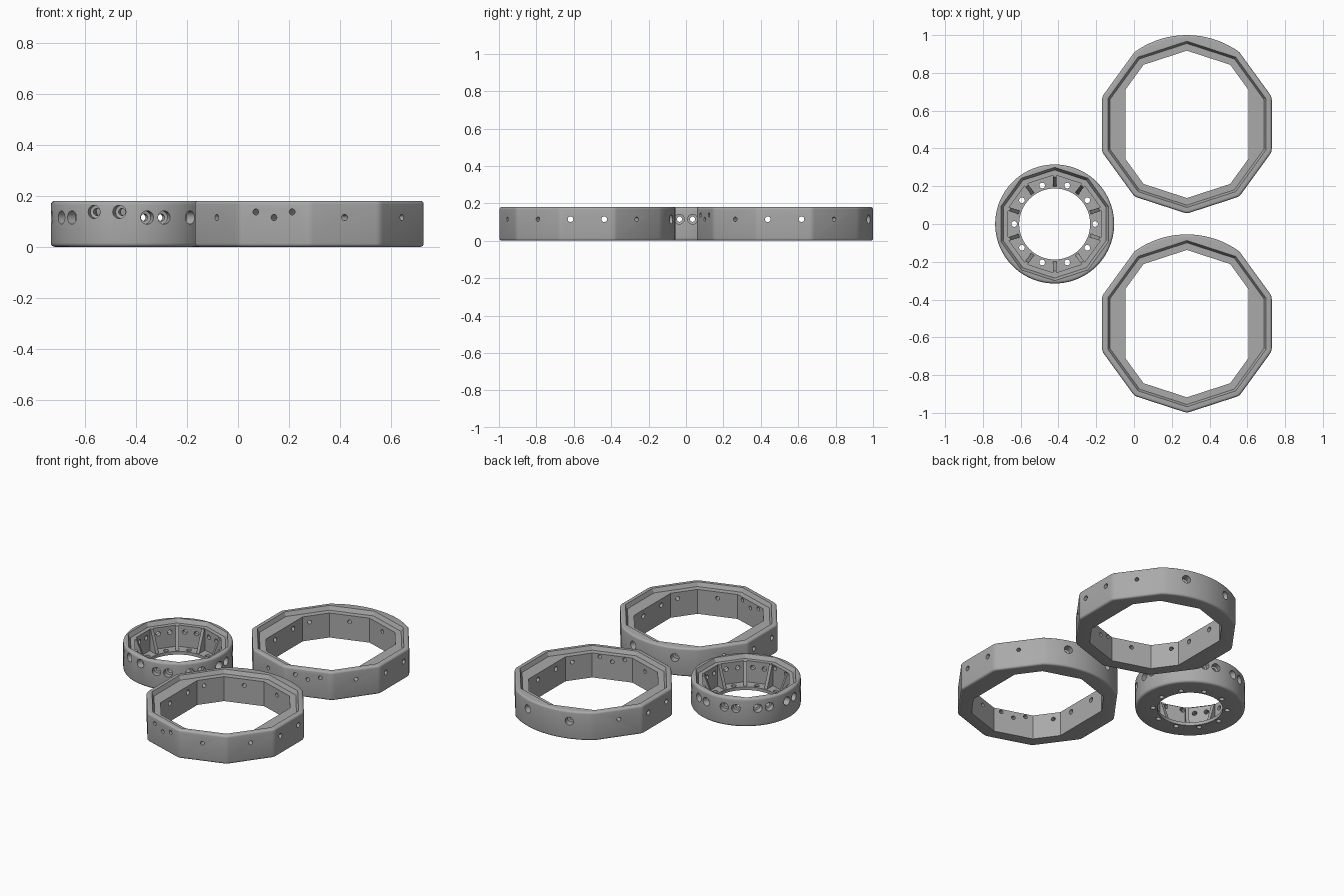
import bpy, bmesh, math
from mathutils import Vector, Matrix

if "Cube" in bpy.data.objects:
    bpy.data.objects.remove(bpy.data.objects["Cube"])

H, ZH, C18 = 0.18, 0.115, math.cos(math.pi / 10)
grey = bpy.data.materials.new("mid_grey")
grey.diffuse_color = (0.40, 0.40, 0.40, 1)
grey.use_nodes = True
grey.node_tree.nodes["Principled BSDF"].inputs["Base Color"].default_value = grey.diffuse_color


def rad(a):
    return math.radians(a)


def polar(r, a):
    return Vector((r * math.cos(rad(a)), r * math.sin(rad(a))))


def make(name, bm):
    bmesh.ops.recalc_face_normals(bm, faces=bm.faces)
    me = bpy.data.meshes.new(name)
    bm.to_mesh(me)
    bm.free()
    ob = bpy.data.objects.new(name, me)
    bpy.context.collection.objects.link(ob)
    me.materials.append(grey)
    return ob


def stack(bm, layers, mat=Matrix()):
    """Closed solid through a list of (outline, z) layers."""
    rows = [[bm.verts.new(mat @ Vector((p[0], p[1], z))) for p in pts] for pts, z in layers]
    n = len(rows[0])
    for a, b in zip(rows, rows[1:]):
        for i in range(n):
            bm.faces.new((a[i], a[(i + 1) % n], b[(i + 1) % n], b[i]))
    bm.faces.new(rows[0][::-1])
    bm.faces.new(rows[-1])


def solid(name, layers):
    bm = bmesh.new()
    stack(bm, layers)
    return make(name, bm)


def circle(r, n):
    return [polar(r, 360 * i / n) for i in range(n)]


def decagon(r):
    return [polar(r, 90 + 36 * k) for k in range(10)]


def clipped_decagon(r, w):
    """Decagon with its left and right walls moved in to x = +-w."""
    pts = []
    a, b = polar(r, 54), polar(r, 18)
    y = a.y + (b.y - a.y) * (w - a.x) / (b.x - a.x)
    for v in decagon(r):
        if abs(v.x) > w:
            v = Vector((math.copysign(w, v.x), math.copysign(y, v.y)))
        pts.append(v)
    return pts


def shell_outline(r, d, fillet=0.05):
    """Decagon with soft corners and one round side towards +y, inset by d."""
    pts = [polar(r - d, 54 + 4 * i) for i in range(19)]
    for k in range(2, 9):
        a = 90 + 36 * k
        c = polar(r - fillet / C18, a)
        pts += [c + polar(fillet - d, a - 18 + 9 * j) for j in range(5)]
    return pts


def rounded(outline, f):
    """Layers of a prism with rounded top and bottom rims."""
    q = [(f * (1 - math.sin(rad(t))), f * (1 - math.cos(rad(t)))) for t in (0, 22.5, 45, 67.5, 90)]
    return ([(outline(d), z) for d, z in q]
            + [(outline(d), H - z) for d, z in reversed(q)])


def bores(name, holes, r_in, r_out):
    """Radial hole cutters: (face angle, sideways offset, z, radius, sink radius, sink start)."""
    bm = bmesh.new()
    for a, off, z, r, sink, start in holes:
        m = (Matrix.Rotation(rad(a), 4, 'Z') @ Matrix.Translation((0, off, z))
             @ Matrix.Rotation(math.pi / 2, 4, 'Y'))
        lay = [(circle(r, 20), r_in)]
        if sink:
            lay += [(circle(r, 20), start), (circle(sink, 20), start + 0.002)]
        stack(bm, lay + [(circle(sink or r, 20), r_out)], m)
    return make(name, bm)


def carve(ob, cutters):
    for c in cutters:
        m = ob.modifiers.new("cut", 'BOOLEAN')
        m.operation, m.solver, m.object = 'DIFFERENCE', 'EXACT', c
    dg = bpy.context.evaluated_depsgraph_get()
    me = bpy.data.meshes.new_from_object(ob.evaluated_get(dg))
    ob.modifiers.clear()
    ob.data = me
    me.materials.clear()
    me.materials.append(grey)
    for p in me.polygons:
        p.material_index = 0
    for c in cutters:
        bpy.data.objects.remove(c)


def finish(ob):
    bpy.ops.object.select_all(action='DESELECT')
    ob.select_set(True)
    bpy.context.view_layer.objects.active = ob
    bpy.ops.object.shade_smooth_by_angle(angle=rad(25))


# Two large rings, one the mirror of the other in its hole pattern
def large_ring(name, cy, side):
    R = 0.4725
    ob = solid(name, rounded(lambda d: shell_outline(R, d), 0.013))
    holes = [(a, 0, ZH, 0.012, 0, 0) for a in (-36, 36, 144, 216, -90 + 18 * side)]
    holes += [(a, s * 0.09, ZH, 0.015, 0, 0) for a in (0, 180) for s in (-1, 1)]
    holes += [(a, 0, ZH, 0.012, 0.025, 0.425) for a in (72, 108)]
    holes += [(-90 - 18 * side, o, z, 0.012, 0, 0)
              for o, z in ((-0.075, 0.137), (0, ZH), (0.075, 0.137))]
    carve(ob, [
        solid("opening", [(clipped_decagon(0.39, 0.325), -0.1), (clipped_decagon(0.39, 0.325), 0.3)]),
        solid("recess", [(decagon(0.428), H - 0.025), (decagon(0.44), H), (decagon(0.44), 0.3)]),
        bores("holes", holes, 0.29, 0.55)])
    ob.location = (0.28, cy, 0)
    finish(ob)


large_ring("front_ring", -0.5275, 1)
large_ring("back_ring", 0.5275, -1)

# Small round cup ring with a floor
cup = solid("small_ring", rounded(lambda d: circle(0.315 - d, 96), 0.015))
holes = []
for k in range(10):
    a = 36 * k
    off, z = (0.052, 0.137) if a == 252 else (0.035, ZH)
    holes += [(a, s * off, z, 0.014, 0.026, 0.275) for s in (-1, 1)]
bm = bmesh.new()
for k in range(10):
    m = Matrix.Translation(polar(0.214, 36 * k).to_3d())
    stack(bm, [(circle(0.015, 20), -0.1), (circle(0.015, 20), 0.1)], m)
carve(cup, [
    solid("well", [(decagon(0.26), 0.02), (decagon(0.26), 0.3)]),
    solid("recess", [(decagon(0.286), H - 0.025), (decagon(0.30), H), (decagon(0.30), 0.3)]),
    solid("floor_opening", [(circle(0.188, 64), -0.1), (circle(0.188, 64), 0.3)]),
    make("floor_holes", bm),
    bores("holes", holes, 0.225, 0.4)])
cup.location.x = -0.42
finish(cup)

# Sloped ribs in the corners of the small ring
bm = bmesh.new()
profile = [(0.195, 0.012), (0.265, 0.012), (0.265, H - 0.026), (0.248, H - 0.026)]
for k in range(10):
    m = Matrix.Rotation(rad(90 + 36 * k), 4, 'Z') @ Matrix.Rotation(math.pi / 2, 4, 'X')
    stack(bm, [(profile, -0.01), (profile, 0.01)], m)
ribs = make("small_ring_ribs", bm)
ribs.location.x = -0.42
